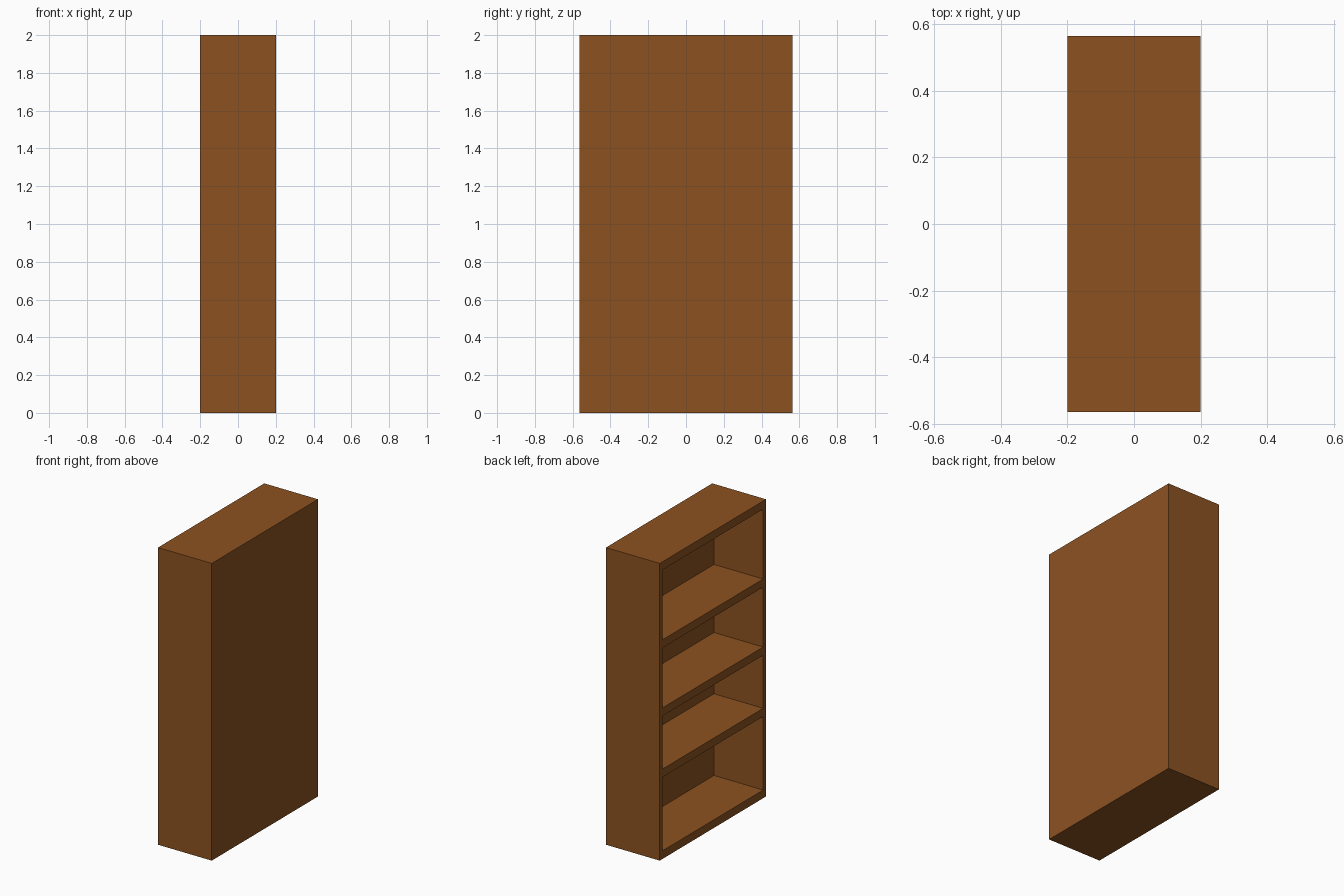
import bpy

if "Cube" in bpy.data.objects:
    bpy.data.objects.remove(bpy.data.objects["Cube"])

# Single wood colour
wood = bpy.data.materials.new("brown wood")
wood.diffuse_color = (0.262, 0.085, 0.0155, 1)
wood.use_nodes = True
wood.node_tree.nodes["Principled BSDF"].inputs["Base Color"].default_value = wood.diffuse_color

X0, X1 = -0.2, 0.2      # open side at -x, back panel at +x
Y, H = 0.565, 2.0
SIDE, BOARD, BACK = 0.03, 0.055, 0.034


def box(name, lo, hi):
    """Axis-aligned board between two corners."""
    bpy.ops.mesh.primitive_cube_add(
        size=1, location=[(a + b) / 2 for a, b in zip(lo, hi)])
    ob = bpy.context.object
    ob.name = name
    ob.scale = [b - a for a, b in zip(lo, hi)]
    bpy.ops.object.transform_apply(location=False, rotation=False, scale=True)
    ob.data.materials.append(wood)
    return ob


# Side walls
box("side_wall_front", (X0, -Y, 0), (X1, -Y + SIDE, H))
box("side_wall_rear", (X0, Y - SIDE, 0), (X1, Y, H))

# Back panel between the sides
inner = Y - SIDE
box("back_panel", (X1 - BACK, -inner, 0), (X1, inner, H))

# Bottom, shelves and top, fitted between sides and back panel
boards = [("bottom_board", 0), ("lower_shelf", 0.55), ("middle_shelf", 0.962),
          ("upper_shelf", 1.42), ("top_board", H - BOARD)]
for name, z in boards:
    box(name, (X0, -inner, z), (X1 - BACK, inner, z + BOARD))
